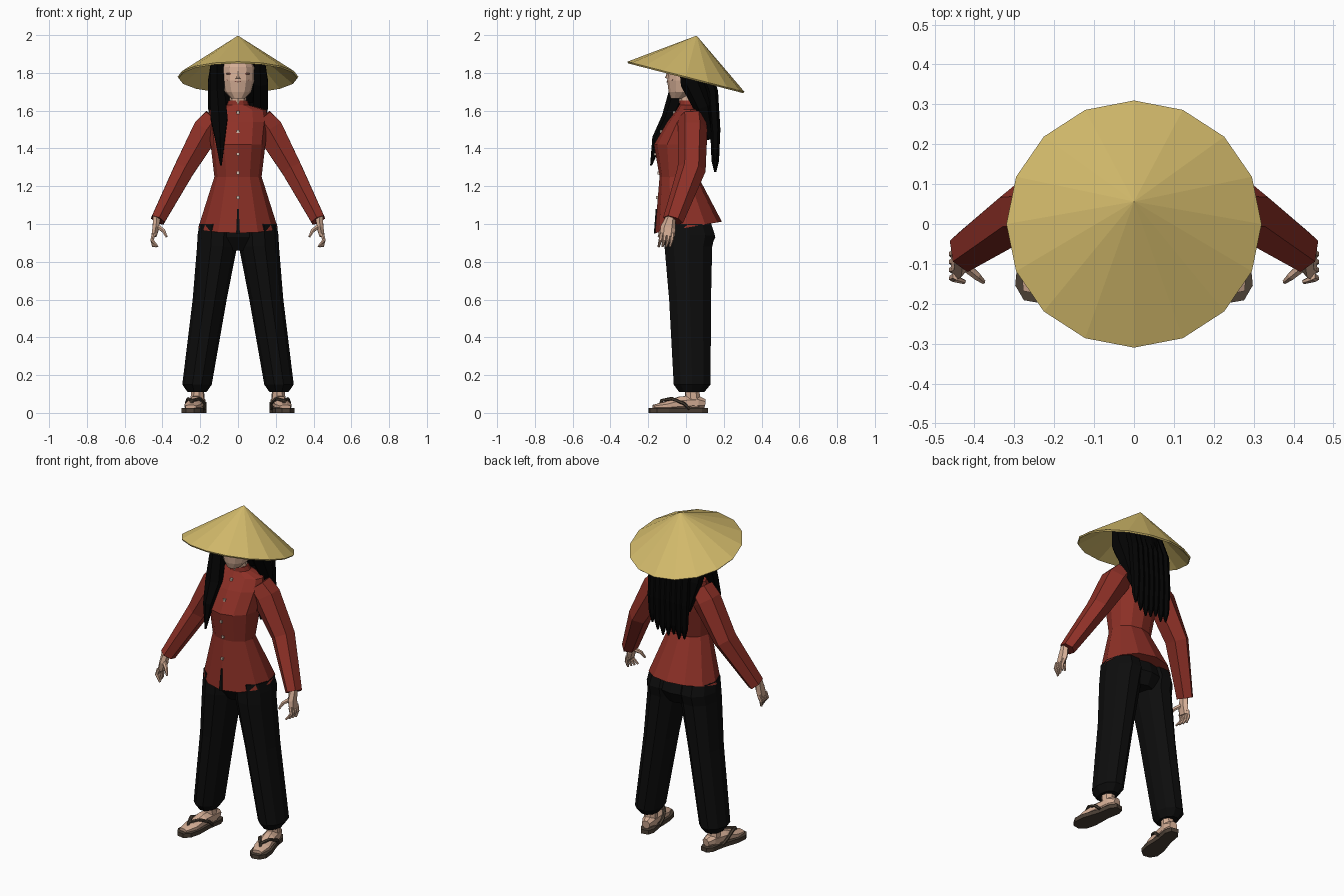
import bpy
import bmesh
import random
from math import cos, sin, pi, radians
from mathutils import Matrix, Vector

random.seed(4)
cube = bpy.data.objects.get("Cube")
if cube:
    bpy.data.objects.remove(cube)


def material(name, r, g, b):
    mat = bpy.data.materials.new(name)
    mat.use_nodes = True
    mat.diffuse_color = (r, g, b, 1)
    shader = next(n for n in mat.node_tree.nodes if n.type == "BSDF_PRINCIPLED")
    shader.inputs["Base Color"].default_value = (r, g, b, 1)
    shader.inputs["Roughness"].default_value = 0.9
    return mat


straw = material("straw", 0.66, 0.5, 0.15)
red_cloth = material("red cloth", 0.27, 0.03, 0.02)
black_cloth = material("black cloth", 0.004, 0.004, 0.004)
hair_black = material("hair black", 0.001, 0.001, 0.001)
skin_tone = material("skin", 0.66, 0.42, 0.3)
sandal_brown = material("sandal brown", 0.07, 0.05, 0.035)
button_cream = material("button cream", 0.7, 0.55, 0.45)
feature_brown = material("feature brown", 0.2, 0.07, 0.05)


def finish(name, bm, mat, mirror=False):
    """Turn a bmesh into a flat shaded object, mirrored across x if asked."""
    bmesh.ops.recalc_face_normals(bm, faces=bm.faces)
    mesh = bpy.data.meshes.new(name)
    bm.to_mesh(mesh)
    bm.free()
    mesh.materials.append(mat)
    obj = bpy.data.objects.new(name, mesh)
    bpy.context.collection.objects.link(obj)
    if mirror:
        mod = obj.modifiers.new("mirror", "MIRROR")
        mod.use_mirror_merge = False
    return obj


def skin_rings(bm, rings):
    """Bridge rings of points and cap both ends."""
    loops = [[bm.verts.new(p) for p in ring] for ring in rings]
    count = len(loops[0])
    for low, high in zip(loops, loops[1:]):
        for i in range(count):
            j = (i + 1) % count
            bm.faces.new((low[i], low[j], high[j], high[i]))
    bm.faces.new(loops[0])
    bm.faces.new(loops[-1])


def add_stack(bm, rows, sides, tilt=0):
    """Level ovals: height, centre x, half width, front y, back y."""
    rings = []
    for index, (z, x, half, front, back) in enumerate(rows):
        mid, depth = (front + back) / 2, (back - front) / 2
        slope = tilt if index == 0 else 0
        ring = []
        for i in range(sides):
            angle = 2 * pi * i / sides
            y = mid + depth * sin(angle)
            ring.append(Vector((x + half * cos(angle), y, z + slope * y)))
        rings.append(ring)
    skin_rings(bm, rings)


def add_tube(bm, rows, sides=6, matrix=Matrix()):
    """Ovals square to a path: x, y, z, half width, half depth."""
    points = [Vector(row[:3]) for row in rows]
    whole = (points[-1] - points[0]).normalized()
    guide = Vector((0, 0, 1)) if abs(whole.y) > 0.7 else Vector((0, 1, 0))
    rings = []
    for k, row in enumerate(rows):
        along = (points[min(k + 1, len(rows) - 1)] - points[max(k - 1, 0)]).normalized()
        deep = (guide - along * guide.dot(along)).normalized()
        wide = along.cross(deep)
        ring = []
        for i in range(sides):
            angle = 2 * pi * (i + 0.5) / sides
            p = points[k] + wide * row[3] * cos(angle) + deep * row[4] * sin(angle)
            ring.append(matrix @ p)
        rings.append(ring)
    skin_rings(bm, rings)


def stack(name, mat, rows, sides=12, tilt=0, mirror=False):
    bm = bmesh.new()
    add_stack(bm, rows, sides, tilt)
    return finish(name, bm, mat, mirror)


def tubes(name, mat, paths, sides=6, matrix=Matrix(), mirror=False):
    bm = bmesh.new()
    for rows in paths:
        add_tube(bm, rows, sides, matrix)
    return finish(name, bm, mat, mirror)


def boxes(name, mat, places, size, mirror=False):
    bm = bmesh.new()
    for place in places:
        spot = Matrix.Translation(place) @ Matrix.Diagonal((*size, 1))
        bmesh.ops.create_cube(bm, size=1, matrix=spot)
    return finish(name, bm, mat, mirror)


# Conical straw hat, tipped back
bm = bmesh.new()
tip = Matrix.Translation((0, 0, 1.78)) @ Matrix.Rotation(radians(-14.5), 4, "X")
bmesh.ops.create_cone(bm, cap_ends=False, segments=16, radius1=0.32, radius2=0,
                      depth=0.225, matrix=tip @ Matrix.Translation((0, 0, 0.112)))
bmesh.ops.remove_doubles(bm, verts=bm.verts, dist=0.0001)
hat = finish("straw_hat", bm, straw)
shell = hat.modifiers.new("thickness", "SOLIDIFY")
shell.thickness = 0.01

# Head, neck and face
stack("neck", skin_tone, [(1.56, 0, 0.05, -0.03, 0.07), (1.7, 0, 0.042, -0.04, 0.06)], 8)
stack("head", skin_tone, [
    (1.665, 0, 0.035, -0.08, 0.0), (1.7, 0, 0.07, -0.092, 0.06),
    (1.76, 0, 0.086, -0.1, 0.09), (1.83, 0, 0.088, -0.09, 0.1),
    (1.89, 0, 0.06, -0.06, 0.08)])
tubes("nose", skin_tone, [[(0, -0.09, 1.81, 0.006, 0.006), (0, -0.1, 1.77, 0.014, 0.012)]])
tubes("mouth", feature_brown, [[(-0.06, -0.07, 1.763, 0.002, 0.004),
                                (0, -0.1, 1.752, 0.003, 0.004),
                                (0.06, -0.07, 1.763, 0.002, 0.004)]], 4)
boxes("eyes", feature_brown, [(0.05, -0.08, 1.795)], (0.024, 0.009, 0.008), True)

# Hair cap and hanging locks
stack("hair_cap", hair_black, [
    (1.64, 0, 0.1, 0.05, 0.16), (1.75, 0, 0.125, -0.01, 0.155),
    (1.85, 0, 0.12, -0.03, 0.13), (1.91, 0, 0.06, 0.0, 0.08)])
locks = []
for i in range(7):
    x = (i - 3) * 0.036 + 0.01
    end = 1.27 + random.uniform(0, 0.07)
    locks.append([(x * 0.9, 0.09, 1.84, 0.03, 0.03), (x, 0.14, 1.7, 0.03, 0.03),
                  (x, 0.155, 1.5, 0.027, 0.027), (x, 0.155, end + 0.06, 0.02, 0.02),
                  (x, 0.155, end, 0.005, 0.005)])
tubes("back_hair", hair_black, locks)
tubes("front_lock", hair_black, [[
    (-0.11, -0.01, 1.87, 0.04, 0.04), (-0.11, -0.04, 1.7, 0.045, 0.05),
    (-0.1, -0.09, 1.56, 0.052, 0.04), (-0.095, -0.15, 1.45, 0.03, 0.03),
    (-0.09, -0.185, 1.31, 0.005, 0.005)]])
tubes("side_locks", hair_black, [[
    (0.115, 0.0, 1.87, 0.03, 0.04), (0.12, 0.03, 1.75, 0.045, 0.06),
    (0.12, 0.09, 1.62, 0.045, 0.05), (0.1, 0.13, 1.45, 0.02, 0.02)]], mirror=True)

# Fitted jacket with flared hem and collar
jacket = [(0.98, 0, 0.21, -0.165, 0.19), (1.25, 0, 0.125, -0.14, 0.065),
          (1.42, 0, 0.145, -0.17, 0.11), (1.54, 0, 0.16, -0.1, 0.115),
          (1.605, 0, 0.15, -0.05, 0.1), (1.63, 0, 0.06, -0.035, 0.08),
          (1.655, 0, 0.05, -0.035, 0.07)]
stack("jacket", red_cloth, jacket, tilt=0.17)


def jacket_front(z):
    for low, high in zip(jacket, jacket[1:]):
        if z <= high[0]:
            share = (z - low[0]) / (high[0] - low[0])
            return low[3] + share * (high[3] - low[3])


boxes("buttons", button_cream,
      [(0, jacket_front(z) - 0.002, z) for z in (1.59, 1.49, 1.37, 1.27, 1.14)],
      (0.014, 0.012, 0.014))
tubes("hem_slit", black_cloth, [[(0, jacket_front(1.08), 1.08, 0.006, 0.006),
                                 (0, -0.166, 0.95, 0.014, 0.006)]], 4)

# Sleeves
tubes("sleeves", red_cloth, [[
    (0.12, 0.03, 1.56, 0.07, 0.075), (0.165, 0.035, 1.5, 0.085, 0.078),
    (0.285, 0.03, 1.29, 0.063, 0.075), (0.425, -0.068, 1.02, 0.043, 0.055)]],
    mirror=True)

# Hands with fingers and thumb
fingers = [[(0.43, -0.08, 1.04, 0.022, 0.025), (0.435, -0.095, 0.98, 0.02, 0.04),
            (0.445, -0.1, 0.935, 0.016, 0.04)]]
for i in range(4):
    y = -0.07 - 0.02 * i
    fingers.append([(0.445, y, 0.95, 0.011, 0.011), (0.455, y - 0.005, 0.915, 0.01, 0.01),
                    (0.45 - 0.008 * i, y - 0.015, 0.88, 0.006, 0.006)])
fingers.append([(0.43, -0.1, 0.99, 0.014, 0.014), (0.395, -0.13, 0.965, 0.011, 0.011),
                (0.378, -0.145, 0.932, 0.006, 0.006)])
tubes("hands", skin_tone, fingers, mirror=True)

# Loose trousers gathered at the ankle
stack("trouser_seat", black_cloth, [(0.86, 0, 0.08, -0.07, 0.12), (0.93, 0, 0.19, -0.11, 0.155),
                                    (1.04, 0, 0.16, -0.11, 0.12)])
stack("trouser_legs", black_cloth, [
    (0.11, 0.217, 0.05, -0.04, 0.1), (0.15, 0.217, 0.078, -0.07, 0.135),
    (0.6, 0.15, 0.09, -0.095, 0.138), (0.88, 0.111, 0.106, -0.12, 0.145),
    (0.94, 0.108, 0.106, -0.12, 0.16), (1.0, 0.105, 0.1, -0.12, 0.14)], 10, mirror=True)

# Feet in thonged sandals, toes turned out
turn = Matrix.Translation((0.22, 0, 0)) @ Matrix.Rotation(radians(10), 4, "Z")
tubes("ankles", skin_tone, [[(0, 0.04, 0.03, 0.04, 0.045), (0, 0.03, 0.14, 0.034, 0.038)]],
      8, turn, True)
tubes("feet", skin_tone, [[
    (0, 0.1, 0.05, 0.025, 0.025), (0, 0.06, 0.055, 0.04, 0.04),
    (0, -0.03, 0.05, 0.042, 0.04), (0, -0.11, 0.037, 0.048, 0.024),
    (0, -0.175, 0.032, 0.03, 0.012)]], 8, turn, True)
bm = bmesh.new()
outline = [(0.022, 0.115), (0.04, 0.08), (0.04, 0.0), (0.055, -0.1), (0.05, -0.165), (0.022, -0.198)]
outline += [(-x, y) for x, y in reversed(outline)]
skin_rings(bm, [[turn @ Vector((x, y, z)) for x, y in outline] for z in (0.0, 0.025)])
finish("sandal_soles", bm, sandal_brown, True)
straps = [[(0, -0.13, 0.066, 0.01, 0.008), (s * 0.03, -0.08, 0.075, 0.01, 0.009),
           (s * 0.05, -0.02, 0.05, 0.01, 0.009), (s * 0.042, 0.01, 0.02, 0.01, 0.008)]
          for s in (-1, 1)]
straps.append([(0, -0.13, 0.07, 0.008, 0.008), (0, -0.145, 0.02, 0.008, 0.008)])
tubes("sandal_straps", sandal_brown, straps, 6, turn, True)
